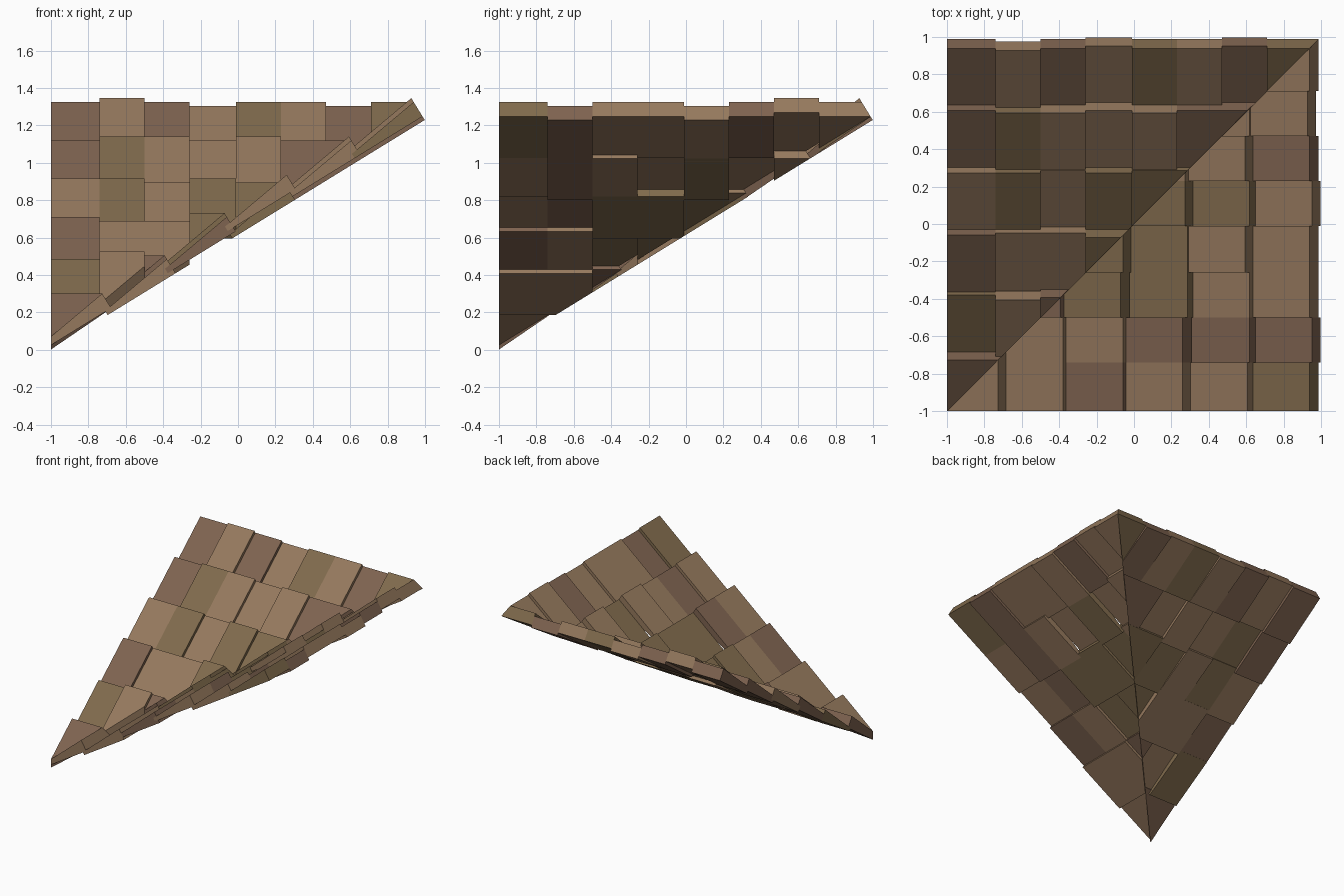
import bpy, bmesh, math, random
from mathutils import Vector

if "Cube" in bpy.data.objects:
    bpy.data.objects.remove(bpy.data.objects["Cube"])

random.seed(4)
A = math.atan(0.615)            # roof pitch
CA, SA = math.cos(A), math.sin(A)
ROW = 0.391                     # row length along the slope
LEVEL = 0.024                   # height jitter step
COLS = [-1, -.74, -.5, -.26, -.012, .23, .47, .71, 1.0]
TINT = {"L": (.30, .19, .11, 1), "R": (.21, .125, .08, 1), "O": (.215, .145, .073, 1)}
KEYS = "LRO"
NAMES = {"L": "light_wood", "R": "red_wood", "O": "olive_wood"}

mats = []
for k in KEYS:
    m = bpy.data.materials.new(NAMES[k])
    m.diffuse_color = TINT[k]
    m.use_nodes = True
    m.node_tree.nodes["Principled BSDF"].inputs["Base Color"].default_value = m.diffuse_color
    mats.append(m)


def tile(bm, v0, v1, row, lev, mat, bot_low, bot_high, swap):
    """Wedge shingle, thin at the low end, trimmed at the valley and eave."""
    s1 = (row + 1) * ROW
    s0 = s1 - ROW - 0.035
    d = lev * LEVEL
    prof = [(s0, max(0, bot_low + d)), (s1, max(0, bot_high + d)),
            (s1, .113 + d), (s0, .05 + d)]
    t = bmesh.new()
    rings = []
    for v in (v0, v1):
        rings.append([t.verts.new((-1 + s * CA - n * SA, v, s * SA + n * CA))
                      for s, n in prof])
    t.faces.new(rings[0])
    t.faces.new(rings[1][::-1])
    for i in range(4):
        j = (i + 1) % 4
        t.faces.new((rings[0][j], rings[0][i], rings[1][i], rings[1][j]))
    # trim along the valley diagonal and the low edge
    for co, no in (((0, 0, 0), (-1, 1, 0)), ((-1, 0, 0), (-1, 0, 0))):
        geom = t.verts[:] + t.edges[:] + t.faces[:]
        bmesh.ops.bisect_plane(t, geom=geom, plane_co=Vector(co),
                               plane_no=Vector(no).normalized(),
                               clear_outer=True, dist=1e-5)
        bmesh.ops.holes_fill(t, edges=[e for e in t.edges if e.is_boundary], sides=0)
    if swap:
        for v in t.verts:
            v.co.x, v.co.y = v.co.y, v.co.x
    bmesh.ops.recalc_face_normals(t, faces=t.faces[:])
    vmap = {v: bm.verts.new(v.co) for v in t.verts}
    for f in t.faces:
        nf = bm.faces.new([vmap[v] for v in f.verts])
        nf.material_index = KEYS.index(mat)
    t.free()


def slope(name, tints, levels, bot_low, bot_high, swap):
    """One roof face: strings list tiles per column from the top row down."""
    bm = bmesh.new()
    for c in range(8):
        for i in range(6):
            row = 5 - i
            # skip tiles lying entirely past the valley
            if -1 + (row + 1) * ROW * CA <= COLS[c] + .004:
                continue
            tint = tints[c][i] if i < len(tints[c]) else random.choice(KEYS)
            lev = "-0+".index(levels[c][i]) - 1 if i < len(levels[c]) else 0
            tile(bm, COLS[c], COLS[c + 1], row, lev, tint, bot_low, bot_high, swap)
    me = bpy.data.meshes.new(name)
    bm.to_mesh(me)
    bm.free()
    for m in mats:
        me.materials.append(m)
    bpy.context.collection.objects.link(bpy.data.objects.new(name, me))


# slope rising towards the back
slope("back_slope_shingles",
      ["RRLROR", "LOOLLR", "RLLLR", "LLOOR", "OLOR", "LRO", "RR", "O"],
      ["0000-0", "++0-+", "0+--0", "-00+", "0+-0", "00-", "-0", "0"],
      0.0, .02, True)
# slope rising towards the right
slope("right_slope_shingles",
      ["OLLRLL", "RRRLL", "LLOOR", "LLOO", "LOO", "RL", "LL", "L"],
      ["00+0-0", "--+0-", "0--+", "0+-0", "--0", "0+0", "+-", "0"],
      .022, .022, False)
